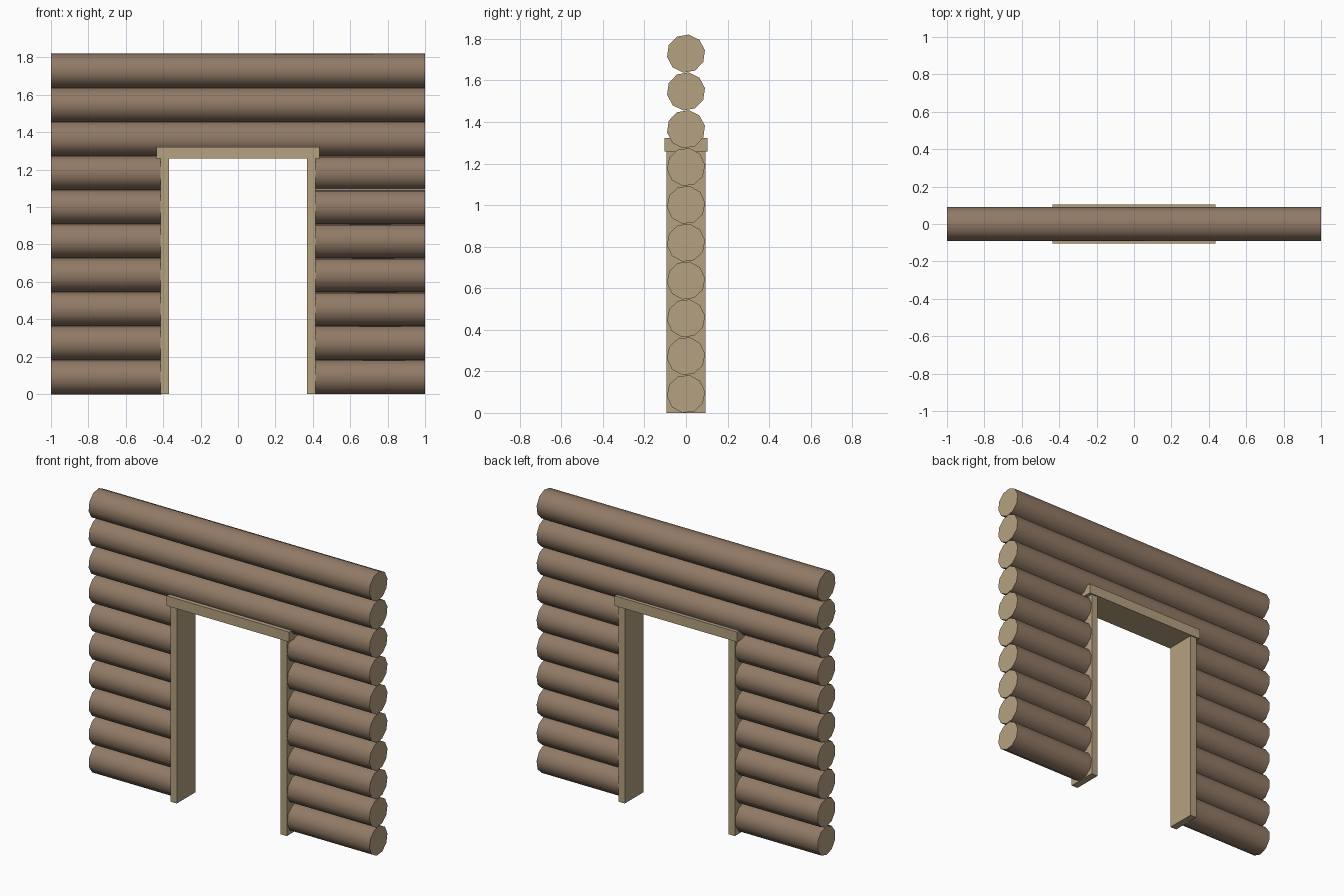
import bpy, math

if "Cube" in bpy.data.objects:
    bpy.data.objects.remove(bpy.data.objects["Cube"])

def material(name, rgb):
    m = bpy.data.materials.new(name)
    m.diffuse_color = (*rgb, 1)
    m.use_nodes = True
    m.node_tree.nodes["Principled BSDF"].inputs["Base Color"].default_value = m.diffuse_color
    return m

bark = material("bark", (0.285, 0.195, 0.133))
timber = material("cut_timber", (0.46, 0.36, 0.22))

RADIUS, PITCH, SIDES = 0.0925, 0.182, 10

def log(name, x0, x1, z, turn):
    """Ten-sided log along x with pale cut ends."""
    bpy.ops.mesh.primitive_cylinder_add(vertices=SIDES, radius=RADIUS, depth=x1 - x0)
    ob = bpy.context.object
    ob.name = name
    # spin about its own axis, then lay it along x
    ob.rotation_euler = (0, math.pi / 2, 0)
    ob.location = ((x0 + x1) / 2, 0, z)
    for v in ob.data.vertices:
        x, y = v.co.x, v.co.y
        c, s = math.cos(turn), math.sin(turn)
        v.co.x, v.co.y = c * x - s * y, s * x + c * y
    ob.data.materials.append(bark)
    ob.data.materials.append(timber)
    for p in ob.data.polygons:
        p.material_index = 1 if len(p.vertices) > 4 else 0
    bpy.ops.object.shade_smooth_by_angle(angle=math.radians(40))

def board(name, size, loc):
    bpy.ops.mesh.primitive_cube_add(size=1, location=loc)
    ob = bpy.context.object
    ob.name = name
    for v in ob.data.vertices:
        v.co = [a * b for a, b in zip(v.co, size)]
    ob.data.materials.append(timber)

# Stacked logs: seven split courses beside the doorway, three full ones above
for i in range(10):
    z = 0.091 + i * PITCH
    if i < 7:
        log(f"left_log_{i + 1}", -1, -0.41, z, math.radians(18))
        log(f"right_log_{i + 1}", 0.41, 1, z, math.radians(7))
    else:
        log(f"top_log_{i - 6}", -1, 1, z, math.radians(10))

# Door frame
for side, x in (("left", -0.392), ("right", 0.392)):
    board(f"{side}_jamb", (0.045, 0.19, 1.26), (x, 0, 0.63))
board("lintel", (0.872, 0.206, 0.064), (0, 0, 1.29))
